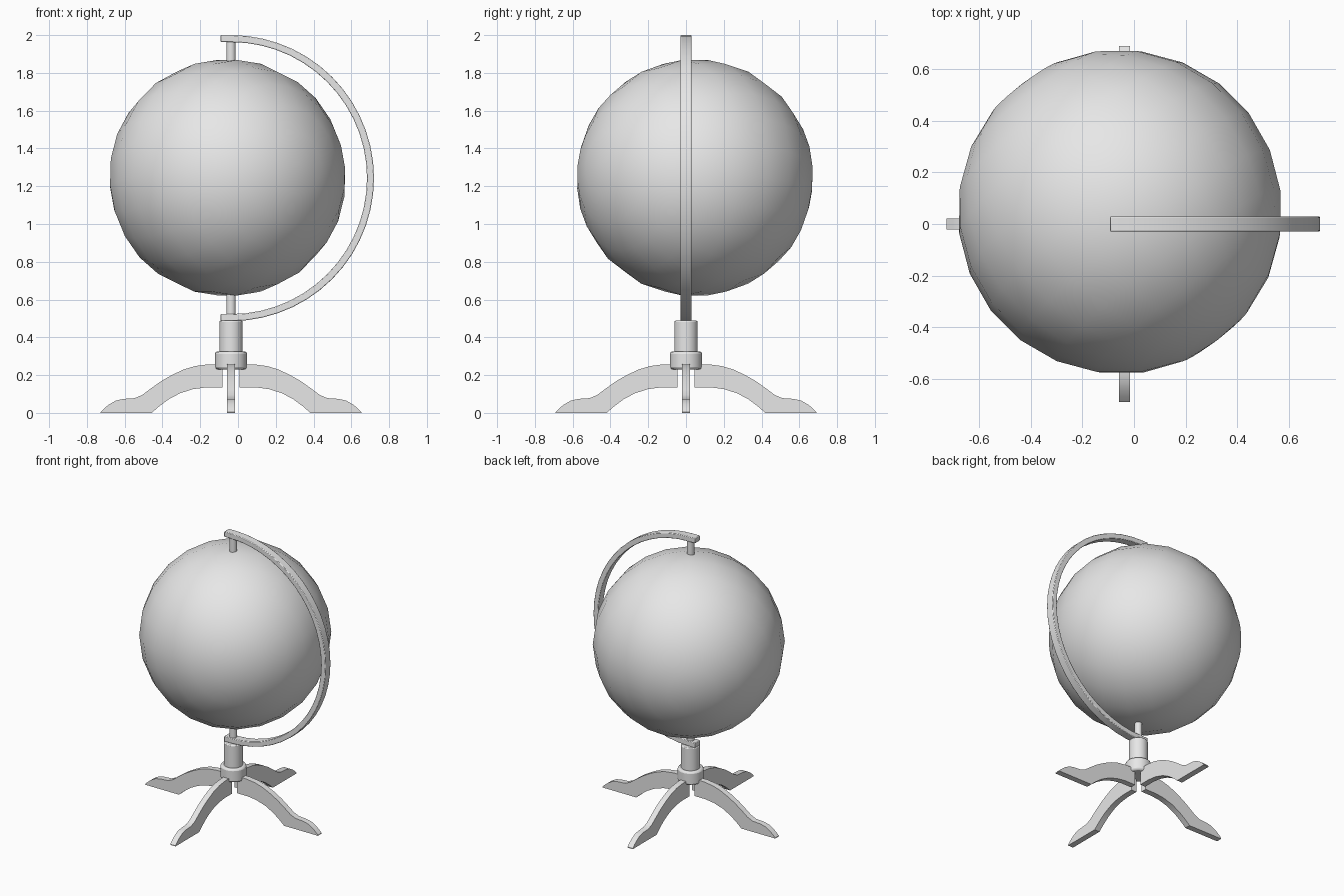
import bpy
import bmesh
from math import sin, cos, pi, radians
from mathutils import Vector, Matrix

cube = bpy.data.objects.get("Cube")
if cube:
    bpy.data.objects.remove(cube, do_unlink=True)

AXIS = -0.037  # x of the stand's upright axis

# One plain grey for everything
grey = bpy.data.materials.new("plain grey")
grey.use_nodes = True
grey.diffuse_color = (0.8, 0.8, 0.8, 1)
grey.node_tree.nodes["Principled BSDF"].inputs["Base Color"].default_value = (0.8, 0.8, 0.8, 1)


def finish(obj, name, bevel=0):
    obj.name = name
    obj.data.name = name
    obj.data.materials.append(grey)
    if bevel:
        mod = obj.modifiers.new("Bevel", "BEVEL")
        mod.width = bevel
        mod.segments = 2
        mod.limit_method = "ANGLE"
        mod.angle_limit = radians(40)
    bpy.ops.object.select_all(action="DESELECT")
    obj.select_set(True)
    bpy.context.view_layer.objects.active = obj
    bpy.ops.object.shade_smooth_by_angle(angle=radians(30))
    return obj


def cylinder(name, radius, z0, z1, bevel=0):
    bpy.ops.mesh.primitive_cylinder_add(vertices=32, radius=radius, depth=z1 - z0,
                                        location=(AXIS, 0, (z0 + z1) / 2))
    return finish(bpy.context.object, name, bevel)


def plate(name, outline, width, turn=0, bevel=0):
    """Extrude an (x, z) outline across y, then turn it about the stand axis."""
    bm = bmesh.new()
    face = bm.faces.new([bm.verts.new((x, -width / 2, z)) for x, z in outline])
    new = bmesh.ops.extrude_face_region(bm, geom=[face])["geom"]
    bmesh.ops.translate(bm, vec=(0, width, 0),
                        verts=[v for v in new if isinstance(v, bmesh.types.BMVert)])
    bmesh.ops.recalc_face_normals(bm, faces=bm.faces)
    bmesh.ops.transform(bm, verts=bm.verts, matrix=Matrix.Translation((AXIS, 0, 0))
                        @ Matrix.Rotation(turn, 4, "Z"))
    mesh = bpy.data.meshes.new(name)
    bm.to_mesh(mesh)
    bm.free()
    obj = bpy.data.objects.new(name, mesh)
    bpy.context.collection.objects.link(obj)
    return finish(obj, name, bevel)


# Globe ball, its poles lying nearly level
bpy.ops.mesh.primitive_uv_sphere_add(segments=24, ring_count=12, radius=0.629,
                                     location=(-0.055, 0.047, 1.245))
ball = bpy.context.object
ball.rotation_mode = "QUATERNION"
ball.rotation_quaternion = Vector((0.385, -0.505, 0.08)).to_track_quat("Z", "Y")
finish(ball, "globe_ball")

# Half-ring with short straight tabs at both ends
MID, OUTER, INNER, STEPS = 1.243, 0.757, 0.72, 28


def half_ring(radius):
    angles = [pi / 2 - pi * i / STEPS for i in range(STEPS + 1)]
    arc = [(radius * cos(a), MID + radius * sin(a)) for a in angles]
    return [(-0.055, MID + radius)] + arc + [(-0.055, MID - radius)]


plate("half_ring", half_ring(OUTER) + half_ring(INNER)[::-1], 0.058, bevel=0.004)

# Pivot pins, post and collar
cylinder("upper_pin", 0.025, 1.80, 1.97)
cylinder("lower_pin", 0.025, 0.48, 0.70)
cylinder("post", 0.062, 0.28, 0.488, bevel=0.006)
cylinder("collar", 0.085, 0.23, 0.325, bevel=0.012)

# Four arched legs with rounded feet
LEG = [(0.045, 0.258), (0.12, 0.257), (0.19, 0.248), (0.25, 0.23), (0.31, 0.202),
       (0.37, 0.168), (0.43, 0.125), (0.47, 0.095), (0.51, 0.078), (0.57, 0.074),
       (0.61, 0.065), (0.645, 0.045), (0.67, 0.025), (0.69, 0.005), (0.69, 0),
       (0.42, 0), (0.38, 0.035), (0.33, 0.072), (0.27, 0.104), (0.2, 0.126),
       (0.13, 0.135), (0.045, 0.135)]
for i, side in enumerate(("left", "back", "right", "front")):
    plate(side + "_leg", LEG, 0.042, turn=i * pi / 2)
